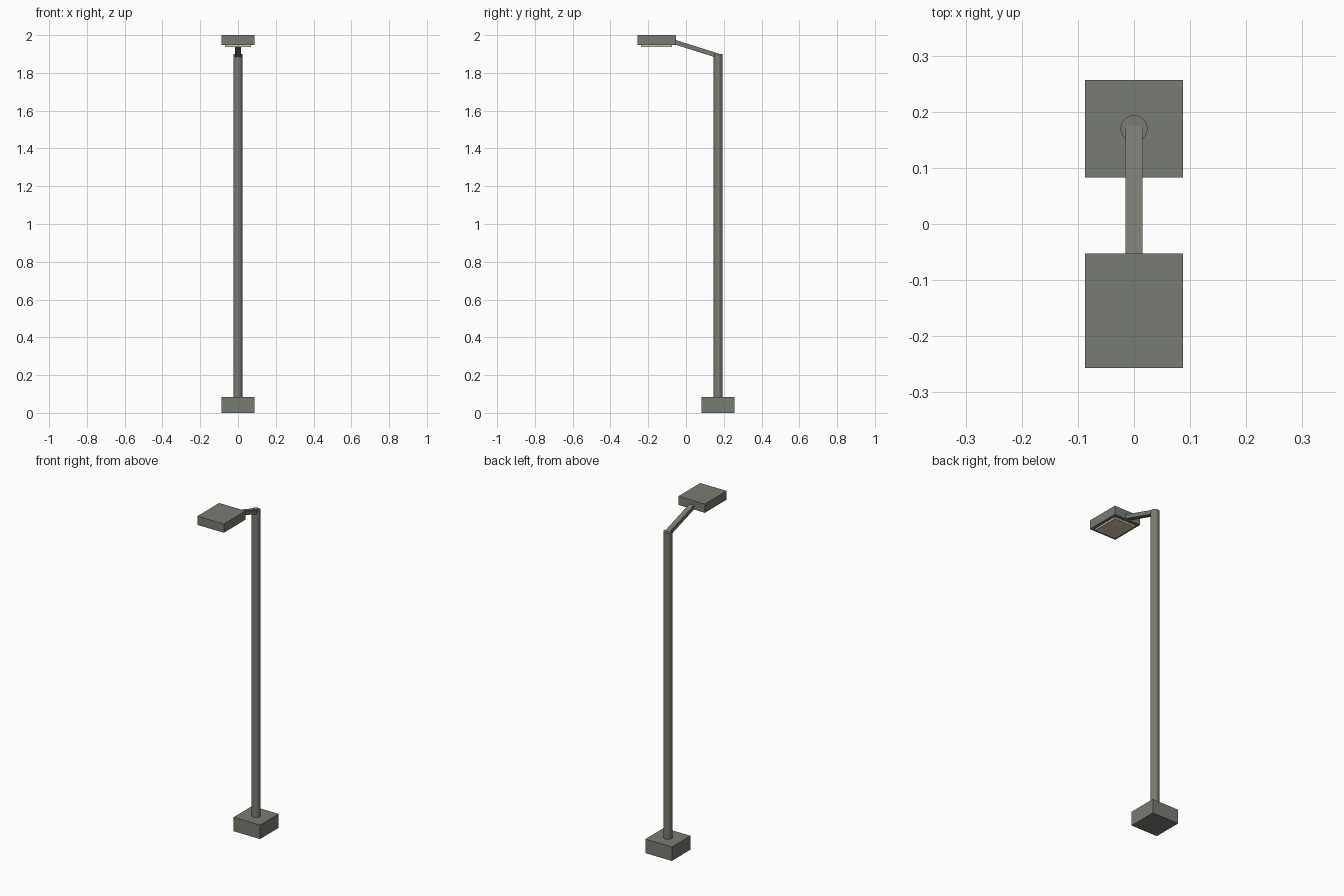
import bpy
from mathutils import Vector

if "Cube" in bpy.data.objects:
    bpy.data.objects.remove(bpy.data.objects["Cube"], do_unlink=True)


def make_material(name, rgb):
    mat = bpy.data.materials.new(name)
    mat.use_nodes = True
    mat.diffuse_color = (*rgb, 1)
    mat.node_tree.nodes["Principled BSDF"].inputs["Base Color"].default_value = (*rgb, 1)
    return mat


grey = make_material("warm_grey_metal", (0.19, 0.2, 0.17))
cream = make_material("cream_lens", (0.65, 0.58, 0.42))


def finish(name, mat):
    obj = bpy.context.object
    obj.name = name
    obj.data.materials.append(mat)
    return obj


def box(name, center, size, mat):
    bpy.ops.mesh.primitive_cube_add(size=1, location=center)
    obj = finish(name, mat)
    obj.scale = size
    bpy.ops.object.transform_apply(location=False, rotation=False, scale=True)
    return obj


POLE_Y = 0.17
POLE_TOP = 1.9

# Square footing and round pole
box("footing", (0, POLE_Y, 0.0415), (0.174, 0.174, 0.083), grey)
bpy.ops.mesh.primitive_cylinder_add(vertices=32, radius=0.024, depth=POLE_TOP - 0.04,
                                    location=(0, POLE_Y, (POLE_TOP + 0.04) / 2))
finish("pole", grey)
bpy.ops.object.shade_smooth_by_angle()

# Sloping arm, from inside the pole top into the lamp head
start, end = Vector((0, 0.172, 1.89)), Vector((0, -0.07, 1.966))
direction = end - start
arm = box("arm", (start + end) / 2, (0.03, 0.024, direction.length), grey)
arm.rotation_euler = direction.to_track_quat("Z", "Y").to_euler()

# Lamp head with the lens below it
HEAD_Y = -0.155
box("lamp_head", (0, HEAD_Y, 1.974), (0.174, 0.204, 0.052), grey)
box("lens", (0, HEAD_Y, 1.946), (0.138, 0.164, 0.016), cream)
